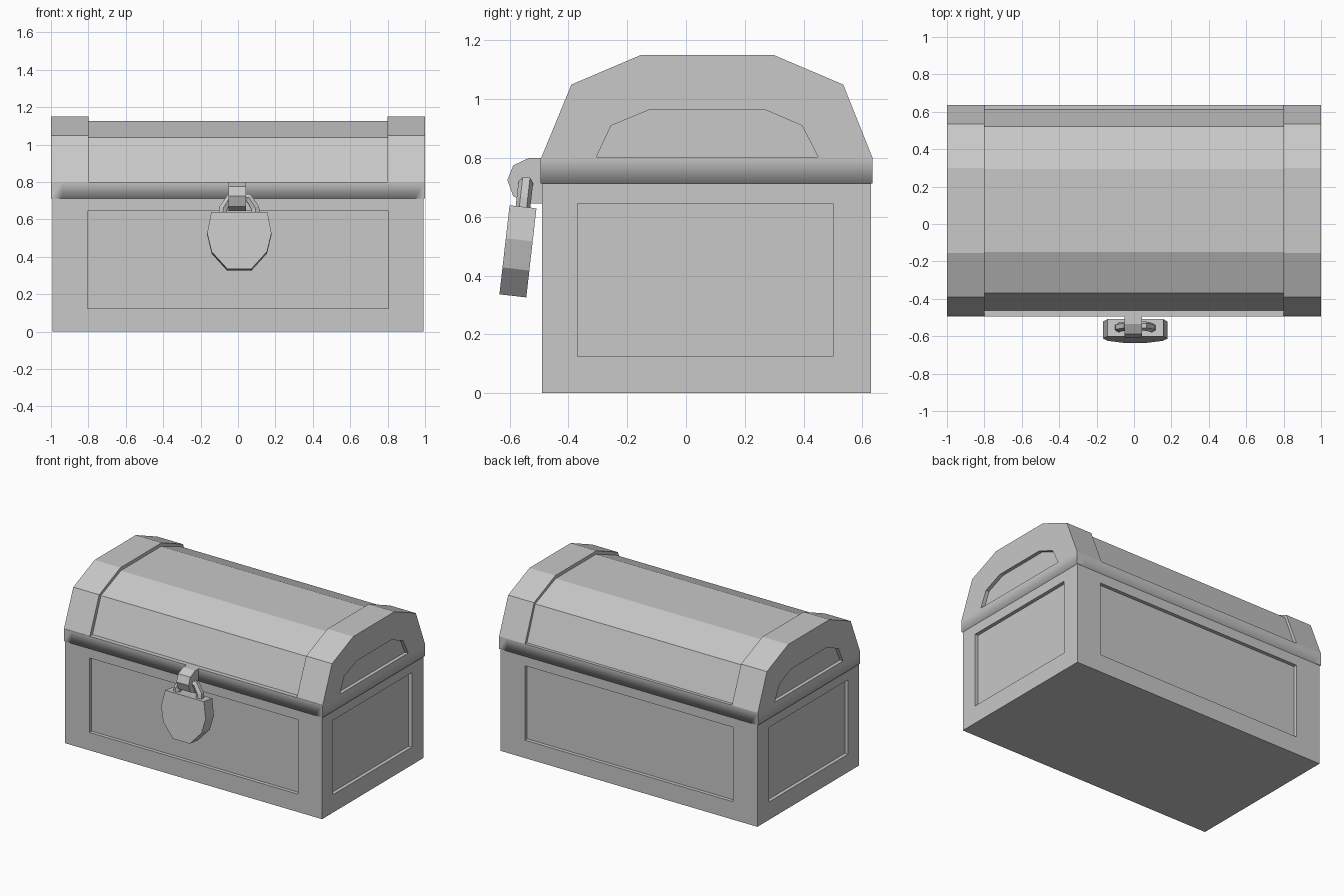
import bpy, bmesh, math
from mathutils import Vector

if "Cube" in bpy.data.objects:
    bpy.data.objects.remove(bpy.data.objects["Cube"], do_unlink=True)

grey = bpy.data.materials.new("light grey")
grey.use_nodes = True
COL = (0.58, 0.58, 0.58, 1)
grey.diffuse_color = COL
grey.node_tree.nodes["Principled BSDF"].inputs["Base Color"].default_value = COL


def add_object(name, data):
    data.materials.append(grey)
    ob = bpy.data.objects.new(name, data)
    bpy.context.collection.objects.link(ob)
    return ob


def finish(name, bm, recalc=True):
    bmesh.ops.remove_doubles(bm, verts=bm.verts, dist=0.0005)
    if recalc:
        bmesh.ops.recalc_face_normals(bm, faces=bm.faces)
    me = bpy.data.meshes.new(name)
    bm.to_mesh(me)
    bm.free()
    return add_object(name, me)


def bridge(bm, a, b, closed=True):
    """Quads between two point rings or strips."""
    va, vb = [bm.verts.new(p) for p in a], [bm.verts.new(p) for p in b]
    n = len(a)
    for i in range(n if closed else n - 1):
        j = (i + 1) % n
        bm.faces.new((va[i], va[j], vb[j], vb[i]))


def panelled_face(bm, outer, inner, inward):
    """Flat frame with a sunken panel."""
    sunk = [Vector(p) + Vector(inward) for p in inner]
    bridge(bm, outer, inner)
    bridge(bm, inner, sunk)
    bm.faces.new([bm.verts.new(p) for p in sunk])


def prism(name, profile, place, depth):
    """Extrude a closed 2D profile between -depth and +depth."""
    bm = bmesh.new()
    rings = [[place(u, v, d) for u, v in profile] for d in (-depth, depth)]
    bridge(bm, *rings)
    for r in rings:
        bm.faces.new([bm.verts.new(p) for p in r])
    return finish(name, bm)


def rect(u0, u1, v0, v1):
    return [(u0, v0), (u1, v0), (u1, v1), (u0, v1)]


SINK = 0.025

# Chest body: four panelled walls and a floor
X, Y0, Y1, TOP = 0.993, -0.49, 0.63, 0.72
bm = bmesh.new()
for y, s in ((Y0, 1), (Y1, -1)):
    panelled_face(bm, [(u, y, v) for u, v in rect(-X, X, 0, TOP)],
                  [(u, y, v) for u, v in rect(-0.805, 0.805, 0.125, 0.645)],
                  (0, s * SINK, 0))
for s in (-1, 1):
    panelled_face(bm, [(s * X, u, v) for u, v in rect(Y0, Y1, 0, TOP)],
                  [(s * X, u, v) for u, v in rect(-0.37, 0.50, 0.125, 0.645)],
                  (-s * SINK, 0, 0))
for z in (0, TOP):
    bm.faces.new([bm.verts.new((u, v, z)) for u, v in rect(-X, X, Y0, Y1)])
finish("chest_body", bm)

# Lid: raised end bands, lower middle span and sunken end panels
outer = [(-0.493, 0.80), (-0.39, 1.05), (-0.155, 1.15),
         (0.30, 1.15), (0.535, 1.05), (0.635, 0.80)]
inner = [(-0.463, 0.80), (-0.37, 1.037), (-0.15, 1.127),
         (0.295, 1.127), (0.522, 1.037), (0.613, 0.80)]
end_panel = [(-0.305, 0.803), (-0.255, 0.91), (-0.12, 0.966),
             (0.265, 0.966), (0.395, 0.91), (0.45, 0.803)]
stations = [(-1, outer), (-0.8, outer), (-0.8, inner),
            (0.8, inner), (0.8, outer), (1, outer)]
rows = [[(x, y, z) for y, z in prof] for x, prof in stations]
bm = bmesh.new()
for a, b in zip(rows, rows[1:]):
    bridge(bm, a, b, closed=False)
for s in (-1, 1):
    panelled_face(bm, [(s, y, z) for y, z in outer],
                  [(s, y, z) for y, z in end_panel], (-s * SINK, 0, 0))
finish("lid", bm)

# Lid rim: softly shaded towards its lower edge
bm = bmesh.new()
lo, hi = ([(u, v, z) for u, v in rect(-1, 1, -0.495, 0.635)] for z in (0.713, 0.80))
bridge(bm, lo, hi)
for ring in (lo, hi):
    bm.faces.new([bm.verts.new(p) for p in ring])
bmesh.ops.remove_doubles(bm, verts=bm.verts, dist=0.0005)
for x in (-0.94, 0.94):
    bmesh.ops.bisect_plane(bm, geom=bm.verts[:] + bm.edges[:] + bm.faces[:],
                           plane_co=(x, 0, 0), plane_no=(1, 0, 0))
for f in bm.faces:
    f.smooth = True
for e in bm.edges:
    a, b = (v.co for v in e.verts)
    mid = (a + b) / 2
    corner = abs(mid.x) > 0.99 and abs(a.z - b.z) > 0.05
    short_end = 0.945 < abs(mid.x) < 0.99
    if mid.z > 0.79 or corner or short_end:
        e.smooth = False
finish("lid_rim", bm)

# Hasp on the front of the rim
hasp = [(-0.48, 0.80), (-0.535, 0.80), (-0.588, 0.775), (-0.608, 0.725),
        (-0.588, 0.67), (-0.535, 0.645), (-0.48, 0.645)]
prism("hasp", hasp, lambda y, z, d: (d - 0.004, y, z), 0.047)

# Padlock, hanging at a slight tilt
PIVOT, TILT = (0.007, -0.572, 0.482), (math.radians(-6.5), 0, 0)
shield = [(-0.15, 0.153), (-0.172, 0.04), (-0.148, -0.06), (-0.065, -0.152),
          (0.065, -0.152), (0.148, -0.06), (0.172, 0.04), (0.15, 0.153)]
lock = prism("padlock_body", shield, lambda x, z, d: (x, d, z), 0.046)

# Shackle: six-sided bent rod
cu = bpy.data.curves.new("padlock_shackle", "CURVE")
cu.dimensions = "3D"
cu.bevel_depth, cu.bevel_resolution, cu.use_fill_caps = 0.025, 1, True
path = [(-0.09, 0.12), (-0.085, 0.18), (-0.05, 0.235),
        (0.05, 0.235), (0.085, 0.18), (0.09, 0.12)]
sp = cu.splines.new("POLY")
sp.points.add(len(path) - 1)
for p, (x, z) in zip(sp.points, path):
    p.co = (x, 0, z, 1)
sp.use_smooth = False
shackle = add_object("padlock_shackle", cu)
for ob in (lock, shackle):
    ob.location, ob.rotation_euler = PIVOT, TILT
